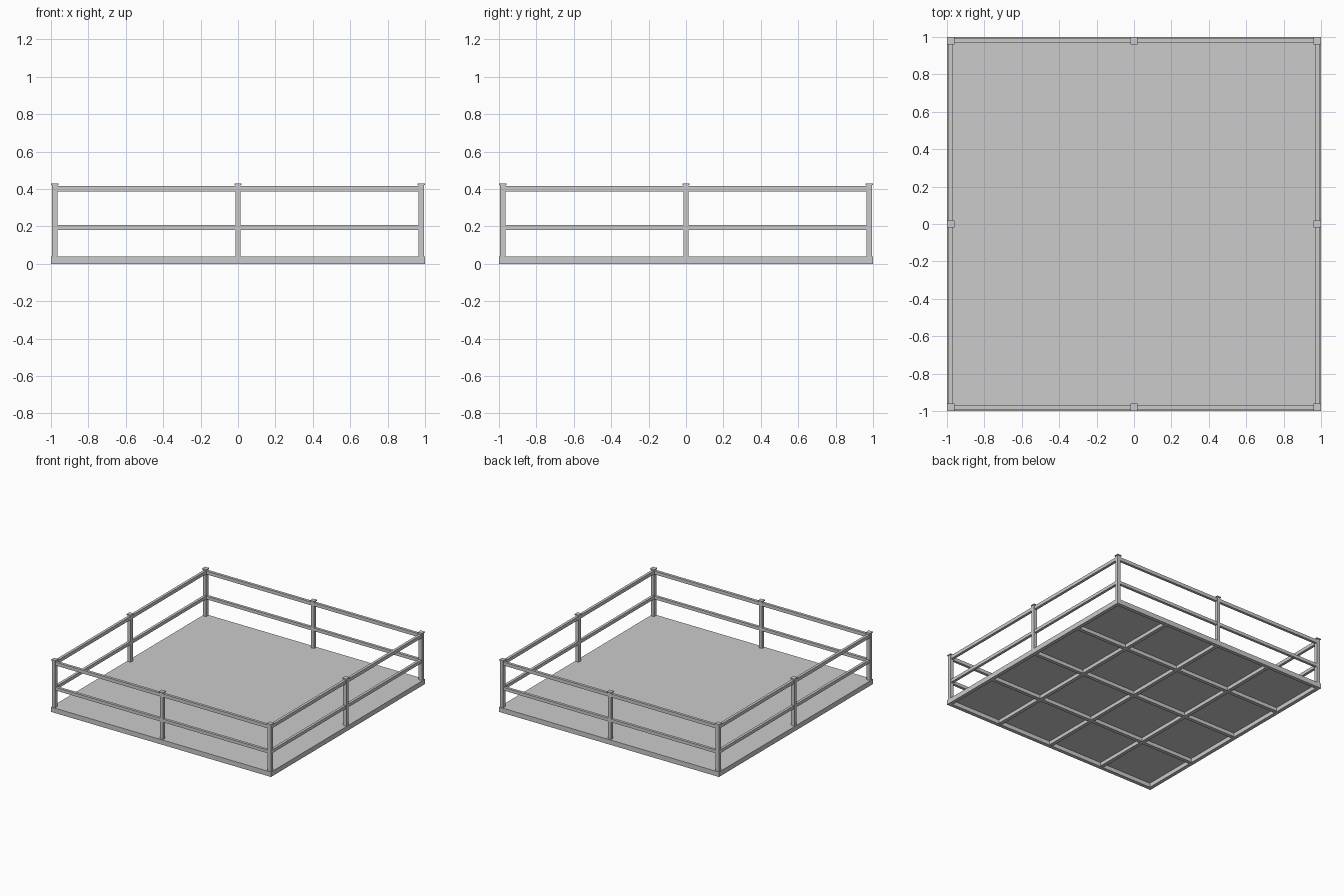
import bpy
from mathutils import Vector

if "Cube" in bpy.data.objects:
    bpy.data.objects.remove(bpy.data.objects["Cube"])


def box(name, lo, hi):
    """Axis-aligned box between two corners."""
    lo, hi = Vector(lo), Vector(hi)
    bpy.ops.mesh.primitive_cube_add(size=1, location=(lo + hi) / 2)
    ob = bpy.context.object
    ob.name = name
    ob.scale = hi - lo
    bpy.ops.object.transform_apply(location=False, rotation=False, scale=True)
    return ob


def bar(name, along_x, offset, half, width, z0, z1):
    """Horizontal bar running along x or y at a side offset."""
    a, b = offset - width / 2, offset + width / 2
    if along_x:
        box(name, (-half, a, z0), (half, b, z1))
    else:
        box(name, (a, -half, z0), (b, half, z1))


# deck plate
box("deck_plate", (-0.985, -0.985, 0.034), (0.985, 0.985, 0.04))

for along_x in (True, False):
    # perimeter frame and rails
    for s in (-1, 1):
        bar("frame_beam", along_x, s * 0.985, 1.0 if along_x else 0.97, 0.03, 0, 0.04)
        bar("top_rail", along_x, s * 0.98, 0.97, 0.022, 0.387, 0.415)
        bar("middle_rail", along_x, s * 0.98, 0.97, 0.022, 0.182, 0.208)
    # joists below the deck
    for p in (-0.5, 0, 0.5):
        bar("joist", along_x, p, 0.97, 0.03, 0.005, 0.034)

# posts with caps, at corners and side middles
for i in (-1, 0, 1):
    for j in (-1, 0, 1):
        if i == 0 and j == 0:
            continue
        x, y = i * 0.98, j * 0.98
        box("post", (x - 0.014, y - 0.014, 0.04), (x + 0.014, y + 0.014, 0.422))
        box("post_cap", (x - 0.019, y - 0.019, 0.422), (x + 0.019, y + 0.019, 0.43))
